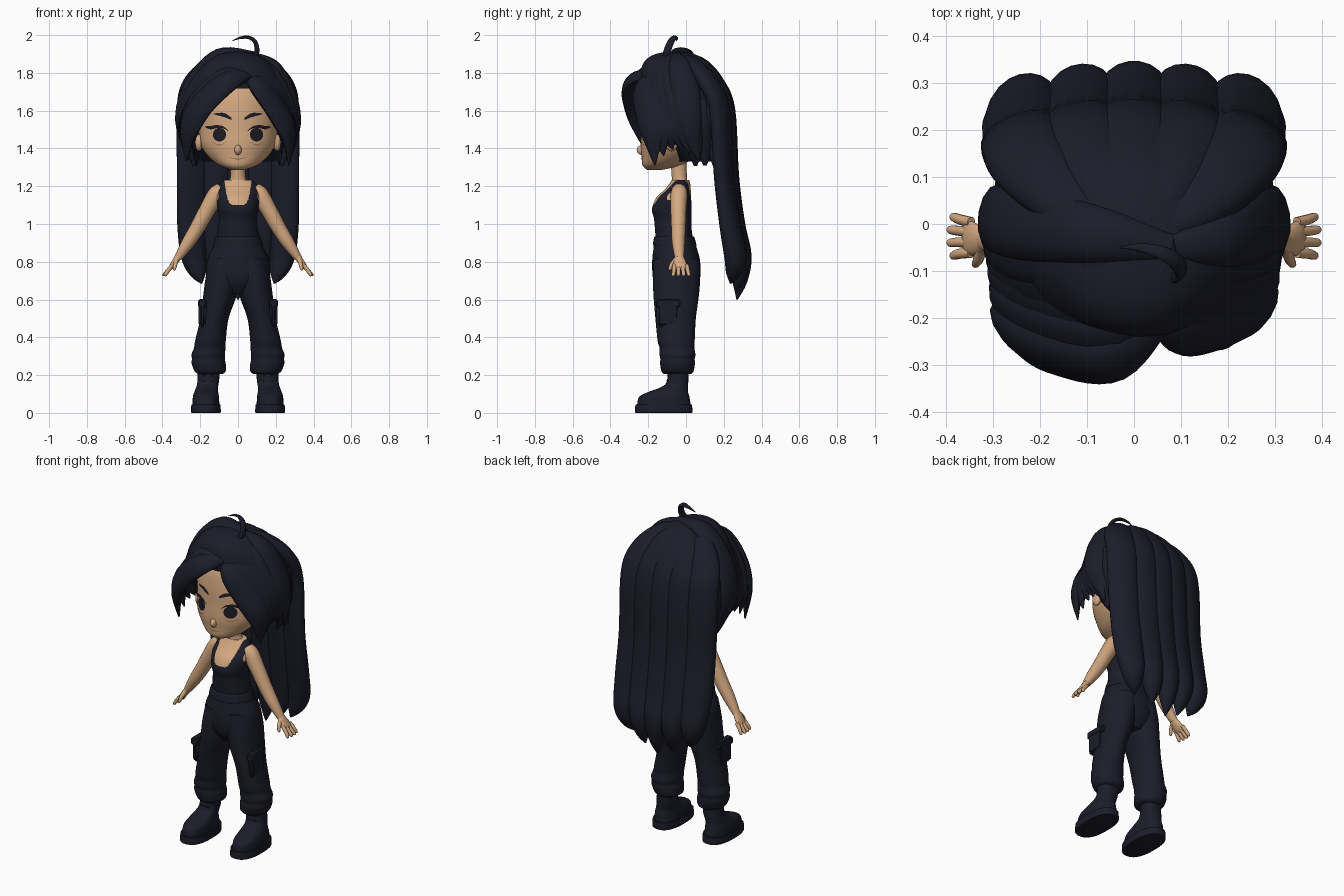
import bpy, bmesh, math
from mathutils import Vector
from mathutils.bvhtree import BVHTree

old = bpy.data.objects.get("Cube")
if old:
    bpy.data.objects.remove(old)


def material(name, colour):
    m = bpy.data.materials.new(name)
    m.use_nodes = True
    m.diffuse_color = (*colour, 1)
    m.node_tree.nodes["Principled BSDF"].inputs["Base Color"].default_value = (*colour, 1)
    return m


NAVY = material("dark navy", (0.011, 0.012, 0.022))
SKIN = material("warm skin", (0.65, 0.39, 0.215))
BLACK = material("eye black", (0.011, 0.011, 0.016))
LINE = material("brown line", (0.30, 0.15, 0.08))
parts = []


def finish(name, bm, *mats):
    bmesh.ops.recalc_face_normals(bm, faces=bm.faces)
    mesh = bpy.data.meshes.new(name)
    bm.to_mesh(mesh)
    bm.free()
    ob = bpy.data.objects.new(name, mesh)
    bpy.context.collection.objects.link(ob)
    for m in mats:
        mesh.materials.append(m)
    parts.append(ob)
    return ob


def smooth_path(pts, steps):
    """Catmull-Rom interpolation of tuples of any length."""
    out = []
    for i in range(len(pts) - 1):
        a, b, c, d = (pts[max(0, min(len(pts) - 1, i + k))] for k in (-1, 0, 1, 2))
        for s in range(steps):
            t = s / steps
            out.append([q + 0.5 * t * (r - p + t * (2*p - 5*q + 4*r - u + t * (3*(q - r) + u - p)))
                        for p, q, r, u in zip(a, b, c, d)])
    return out + [list(pts[-1])]


def skin_rings(rings):
    bm = bmesh.new()
    loops = [[bm.verts.new(p) for p in ring] for ring in rings]
    n = len(loops[0])
    for a, b in zip(loops, loops[1:]):
        for i in range(n):
            bm.faces.new((a[i], a[(i + 1) % n], b[(i + 1) % n], b[i]))
    bm.faces.new(loops[0])
    bm.faces.new(loops[-1])
    return bm


def loft(rings, side=1, power=2.0, sides=40, steps=5):
    """Stack of rounded sections: height, x, y, x radius, y radius."""
    out = []
    for z, x, y, rx, ry in smooth_path(rings, steps):
        ring = []
        for i in range(sides):
            a = math.tau * i / sides
            c, s = math.cos(a), math.sin(a)
            ring.append((side * x + max(rx, .002) * math.copysign(abs(c) ** (2 / power), c),
                         y + max(ry, .002) * math.copysign(abs(s) ** (2 / power), s), z))
        out.append(ring)
    return skin_rings(out)


def sweep(name, pts, mat, centre, sides=12, steps=6):
    """Tapered strand: x, y, z, half width, half thickness; flat side faces the centre."""
    path = smooth_path(pts, steps)
    rings = []
    for i, p in enumerate(path):
        pos = Vector(p[:3])
        tan = (Vector(path[min(i + 1, len(path) - 1)][:3]) - Vector(path[max(i - 1, 0)][:3])).normalized()
        wide = tan.cross(pos - Vector(centre)).normalized()
        out = wide.cross(tan)
        rings.append([pos + wide * math.cos(a) * max(p[3], .002) + out * math.sin(a) * max(p[4], .002)
                      for a in (math.tau * k / sides for k in range(sides))])
    return finish(name, skin_rings(rings), mat)


def ball(name, pos, size, mat):
    bm = bmesh.new()
    bmesh.ops.create_uvsphere(bm, u_segments=24, v_segments=14, radius=1)
    bmesh.ops.scale(bm, vec=size, verts=bm.verts)
    bmesh.ops.translate(bm, vec=pos, verts=bm.verts)
    return finish(name, bm, mat)


def box(name, pos, size, mat, bevel=.008):
    bm = bmesh.new()
    bmesh.ops.create_cube(bm, size=1)
    bmesh.ops.scale(bm, vec=size, verts=bm.verts)
    bmesh.ops.translate(bm, vec=pos, verts=bm.verts)
    bmesh.ops.bevel(bm, geom=bm.edges[:], offset=bevel, segments=3, affect='EDGES')
    return finish(name, bm, mat)


# Head, nose and neck
bm = loft([(1.285, 0, -.17, .03, .035), (1.31, 0, -.13, .10, .10), (1.36, 0, -.09, .16, .145),
           (1.42, 0, -.06, .198, .18), (1.5, 0, -.04, .21, .195), (1.6, 0, -.03, .215, .2),
           (1.7, 0, -.03, .19, .18), (1.8, 0, -.03, .12, .12), (1.84, 0, -.03, .02, .02)])
face_tree = BVHTree.FromBMesh(bm)
finish("head", bm, SKIN)
ball("nose", (0, -.226, 1.392), (.02, .035, .028), SKIN)
finish("neck", loft([(1.17, 0, -.03, .07, .045), (1.215, 0, -.032, .062, .042), (1.245, 0, -.035, .041, .04),
                     (1.34, 0, -.04, .04, .042)]), SKIN)


# Face details are thin plates laid on the head
def on_face(x, z, lift):
    hit = face_tree.ray_cast(Vector((x, -1, z)), Vector((0, 1, 0)))[0]
    return (x, hit.y - lift, z)


def face_stroke(name, pts, mat, lift=.004):
    """Stroke of x, z and half thickness."""
    bm = bmesh.new()
    rows = [[bm.verts.new(on_face(x, z + k * max(h, .0005), lift)) for k in (-1, 0, 1)]
            for x, z, h in smooth_path(pts, 6)]
    for a, b in zip(rows, rows[1:]):
        for k in (0, 1):
            bm.faces.new((a[k], b[k], b[k + 1], a[k + 1]))
    finish(name, bm, mat)


def face_disc(name, x, z, rx, rz, mat, lift=.003):
    bm = bmesh.new()
    hub = bm.verts.new(on_face(x, z, lift))
    rim = [bm.verts.new(on_face(x + rx * math.cos(a), z + rz * math.sin(a), lift))
           for a in (math.tau * k / 32 for k in range(32))]
    for i in range(32):
        bm.faces.new((hub, rim[i], rim[(i + 1) % 32]))
    finish(name, bm, mat)


for s, side in ((1, "left"), (-1, "right")):
    face_disc(side + "_iris", s * .098, 1.473, .035, .036, BLACK)
    face_stroke(side + "_upper_lashes", [(s * .05, 1.492, .002), (s * .075, 1.51, .005), (s * .11, 1.516, .008),
                                         (s * .145, 1.51, .009), (s * .175, 1.515, .002)], BLACK, .006)
    face_stroke(side + "_lower_lid", [(s * .06, 1.435, .001), (s * .1, 1.418, .002), (s * .14, 1.437, .0015)], LINE)
    face_stroke(side + "_eyebrow", [(s * .035, 1.557, .006), (s * .075, 1.577, .011), (s * .13, 1.583, .002)], NAVY)
    ball(side + "_ear", (s * .207, -.075, 1.43), (.02, .032, .045), SKIN)
face_stroke("mouth", [(-.042, 1.352, .001), (0, 1.343, .003), (.042, 1.352, .001)], LINE)

# Torso: skin inside the neckline and armholes, tank top elsewhere
bm = loft([(.90, 0, -.06, .115, .1), (.97, 0, -.067, .107, .097), (1.03, 0, -.07, .1, .1),
           (1.08, 0, -.075, .107, .105), (1.14, 0, -.065, .113, .092), (1.18, 0, -.045, .11, .07),
           (1.215, 0, -.032, .098, .054), (1.232, 0, -.03, .075, .046)], sides=160, steps=14)
for f in bm.faces:
    c = f.calc_center_median()
    low = 1.1 if c.y < -.03 else 1.15
    neckline = c.z > low + .1 * (abs(c.x) / .068) ** 5
    armhole = c.z > 1.13 and abs(c.x) > .103 and c.y > -.1
    f.material_index = int(neckline or armhole)
finish("tank_top", bm, NAVY, SKIN)

# Trousers top and waistband
finish("trouser_hips", loft([(.63, 0, -.05, .06, .08), (.7, 0, -.05, .16, .122), (.8, 0, -.052, .165, .127),
                             (.88, 0, -.058, .132, .113), (.93, 0, -.062, .117, .104)]), NAVY)
finish("waistband", loft([(.885, 0, -.06, .129, .112), (.89, 0, -.06, .132, .115), (.925, 0, -.062, .122, .108),
                          (.935, 0, -.062, .116, .102)]), NAVY)

for s, side in ((1, "left"), (-1, "right")):
    # Trouser leg with gathered cuff and cargo pocket
    finish(side + "_trouser_leg", loft([
        (.205, .145, -.045, .062, .07), (.22, .147, -.045, .082, .085), (.26, .155, -.045, .09, .092),
        (.285, .157, -.045, .087, .091), (.31, .157, -.045, .089, .095), (.345, .15, -.048, .083, .092),
        (.38, .146, -.052, .081, .098), (.5, .125, -.055, .075, .107), (.62, .096, -.052, .088, .12),
        (.72, .083, -.05, .088, .125), (.82, .065, -.05, .085, .12)], s), NAVY)
    box(side + "_cargo_pocket", (s * .188, -.095, .525), (.04, .12, .14), NAVY, .015)
    box(side + "_pocket_flap", (s * .189, -.095, .58), (.046, .13, .045), NAVY)
    # Boot
    finish(side + "_boot_sole", loft([(0, .17, -.118, .074, .148), (.006, .17, -.118, .079, .152),
                                      (.045, .17, -.118, .077, .15)], s, 2.5), NAVY)
    finish(side + "_boot_upper", loft([
        (.04, .17, -.117, .072, .142), (.085, .17, -.115, .069, .133), (.11, .168, -.095, .063, .106),
        (.135, .164, -.062, .058, .073), (.165, .158, -.045, .057, .057), (.24, .153, -.042, .06, .056)],
        s, 2.3), NAVY)
    for k in range(4):
        box(side + "_boot_lace", (s * .16, -.155 + .056 * min(k, 1) + .003 * k, .115 + .028 * k),
            (.06, .02, .012), NAVY, .004)
    # Arm and hand
    sweep(side + "_arm", [(s * .085, -.035, 1.185, .036, .036), (s * .115, -.037, 1.155, .046, .045),
                          (s * .16, -.04, 1.08, .043, .042), (s * .215, -.04, .98, .039, .038),
                          (s * .265, -.04, .9, .034, .034), (s * .318, -.035, .82, .021, .024)],
          SKIN, (0, -9, 1), 20)
    sweep(side + "_palm", [(s * .31, -.035, .835, .018, .02), (s * .33, -.035, .805, .017, .032),
                           (s * .352, -.03, .775, .013, .037), (s * .362, -.03, .76, .006, .03)],
          SKIN, (0, -9, 1), 16)
    for k in range(4):
        y = -.062 + .022 * k
        tip = .394 - .006 * abs(k - 1.5)
        sweep(side + "_finger", [(s * .347, y, .782, .011, .011), (s * .37, y * 1.1 + .005, .754, .011, .011),
                                 (s * tip, y * 1.25 + .01, .73, .009, .009),
                                 (s * (tip + .003), y * 1.25 + .01, .724, .003, .003)], SKIN, (0, -9, 1), 10)
    sweep(side + "_thumb", [(s * .325, -.055, .812, .012, .012), (s * .332, -.076, .785, .011, .011),
                            (s * .338, -.086, .76, .008, .008), (s * .339, -.088, .754, .002, .002)],
          SKIN, (0, 0, 9), 10)

# Hair cap, open around the face
bm = loft([(1.33, 0, .07, .19, .12), (1.42, 0, .04, .25, .17), (1.55, 0, .02, .29, .21), (1.68, 0, 0, .275, .23),
           (1.78, 0, -.03, .235, .215), (1.86, 0, -.05, .165, .17), (1.9, 0, -.06, .09, .1),
           (1.915, 0, -.06, .01, .01)], sides=64, steps=6)
opening = [f for f in bm.faces if f.calc_center_median().y < -.07 and f.calc_center_median().z < 1.71]
bmesh.ops.delete(bm, geom=opening, context='FACES')
finish("hair_cap", bm, NAVY)

# Swept fringe: strands fan from a front path to a side path, shorter over the ears
WIDTHS = [(.03, .02), (.064, .036), (.076, .036), (.066, .032), (.004, .004)]


def fringe(name, front, back, count):
    for i in range(count):
        t = i / (count - 1)
        pts = [[a + (b - a) * t for a, b in zip(p, q)] + list(w) for p, q, w in zip(front, back, WIDTHS)]
        pts[-1][2] += .08 * math.sin(math.pi * t)
        sweep(name, pts, NAVY, (0, -.03, 1.55))


fringe("right_fringe_strand",
       [(.07, -.18, 1.80), (-.05, -.285, 1.755), (-.185, -.27, 1.635), (-.26, -.22, 1.5), (-.275, -.18, 1.335)],
       [(.08, -.05, 1.895), (-.1, -.02, 1.893), (-.245, 0, 1.745), (-.3, .02, 1.55), (-.26, .06, 1.34)], 6)
fringe("left_fringe_strand",
       [(.06, -.17, 1.80), (.115, -.225, 1.725), (.2, -.21, 1.61), (.265, -.18, 1.48), (.27, -.165, 1.31)],
       [(.08, -.05, 1.89), (.19, -.03, 1.83), (.27, 0, 1.69), (.3, .02, 1.53), (.27, .07, 1.33)], 6)

# Lower side locks behind the ears
for s, side in ((1, "left"), (-1, "right")):
    for k in range(3):
        y = .04 + .05 * k
        sweep(side + "_side_lock", [(s * .26, y, 1.66, .04, .025), (s * .285 - s * .02 * k, y, 1.52, .05, .03),
                                    (s * .26 - s * .02 * k, y + .01, 1.4, .045, .025),
                                    (s * .23, y + .01, 1.31, .01, .008)], NAVY, (0, 0, 1.5))

# Long back hair in five overlapping strands
for x in (-.24, -.115, 0, .115, .24):
    e = abs(x) / .24
    d = -.035 * e * e
    sweep("long_back_strand", [
        (x * .25, -.01, 1.88, .03, .02), (x * .6, .085 + d, 1.835, .065, .04),
        (x * .9, .16 + d, 1.74, .085, .047), (x, .214 + d, 1.6, .09, .048), (x, .236 + d, 1.25, .088, .046),
        (x, .262 + d * .8, 1.0, .086, .052), (x * .97, .29 + d * .8, .83, .07, .058),
        (x * .88, .286 + d, .70 + .04 * e, .045, .04), (x * .8, .27 + d, .60 + .085 * e, .004, .004)],
        NAVY, (0, -.4, 1.1), 18)

# Curled stray lock on the crown
sweep("stray_lock", [(.08, -.115, 1.87, .018, .012), (.10, -.1, 1.915, .02, .012), (.09, -.08, 1.965, .019, .011),
                     (.055, -.06, 1.988, .015, .009), (.01, -.05, 1.985, .009, .006), (-.03, -.05, 1.97, .001, .001)],
      NAVY, (.03, -.08, 1.9))

# Smooth shading with sharp edges kept
bpy.ops.object.select_all(action='DESELECT')
for ob in parts:
    ob.select_set(True)
bpy.context.view_layer.objects.active = parts[0]
bpy.ops.object.shade_smooth_by_angle(angle=math.radians(45))
